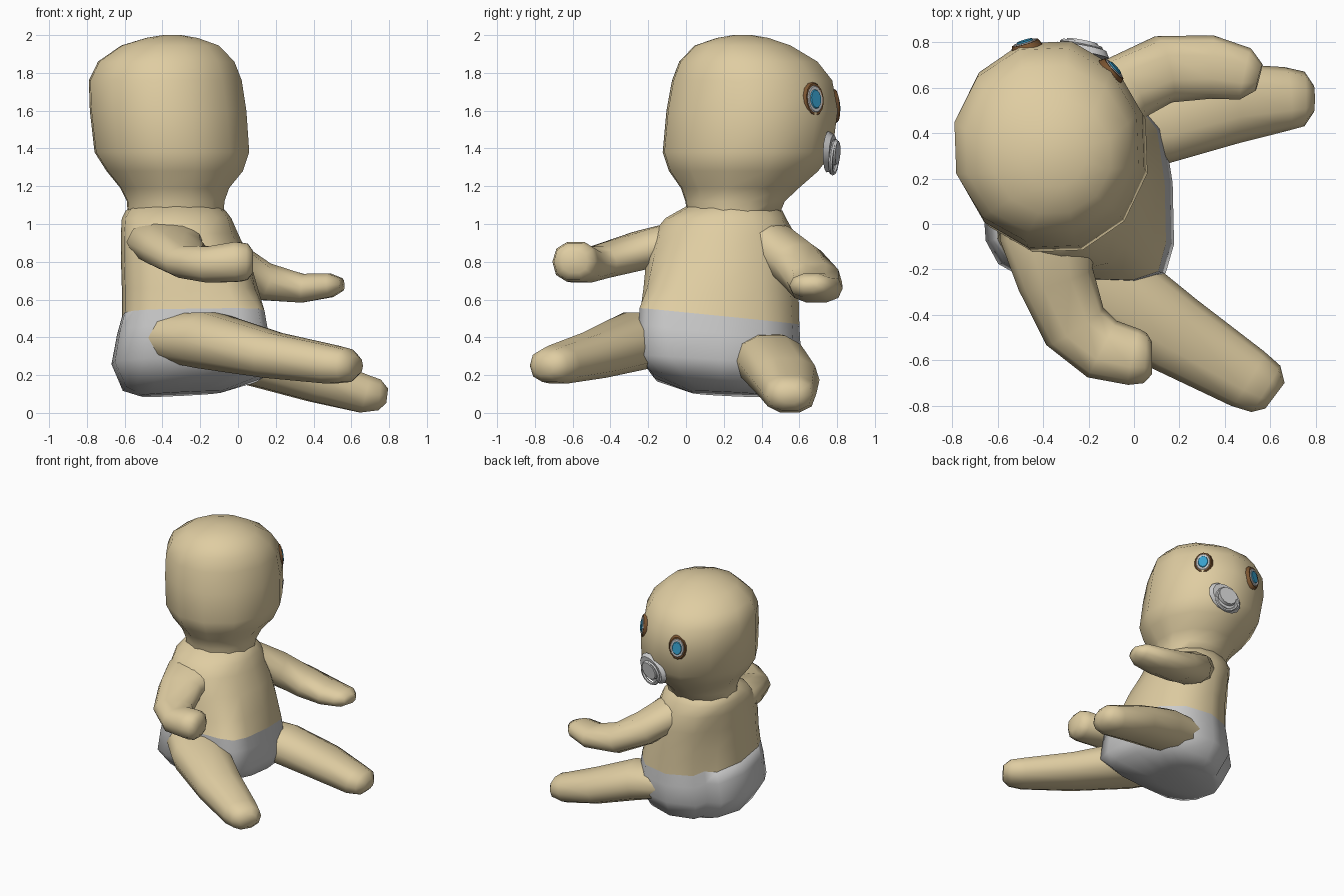
import bpy, bmesh, math
from mathutils import Vector, Matrix

if "Cube" in bpy.data.objects:
    bpy.data.objects.remove(bpy.data.objects["Cube"])


def material(name, rgb):
    m = bpy.data.materials.new(name)
    m.diffuse_color = (*rgb, 1)
    m.use_nodes = True
    m.node_tree.nodes["Principled BSDF"].inputs["Base Color"].default_value = m.diffuse_color
    return m


SKIN = material("skin", (0.74, 0.61, 0.36))
BROWN = material("eye_rim", (0.20, 0.09, 0.03))
BLUE = material("iris", (0.04, 0.35, 0.60))


def finish(name, bm, mat=None, angle=75):
    bmesh.ops.recalc_face_normals(bm, faces=bm.faces)
    me = bpy.data.meshes.new(name)
    bm.to_mesh(me)
    bm.free()
    ob = bpy.data.objects.new(name, me)
    bpy.context.collection.objects.link(ob)
    if mat:
        me.materials.append(mat)
    bpy.ops.object.select_all(action='DESELECT')
    ob.select_set(True)
    bpy.context.view_layer.objects.active = ob
    bpy.ops.object.shade_smooth_by_angle(angle=math.radians(angle))
    return ob


def loft(name, rings, mat=None):
    bm = bmesh.new()
    loops = [[bm.verts.new(p) for p in r] for r in rings]
    n = len(loops[0])
    for a, b in zip(loops, loops[1:]):
        for i in range(n):
            j = (i + 1) % n
            bm.faces.new((a[i], a[j], b[j], b[i]))
    bm.faces.new(loops[0])
    bm.faces.new(loops[-1])
    return finish(name, bm, mat)


def spow(v, p):
    return math.copysign(abs(v) ** p, v)


def level_ring(z, cx, cy, rx, ry, sx=0, sy=0, power=1, n=16, turn=0, cut=(0, 0, 0, 0)):
    # near-horizontal ring; power < 1 squares it off, sx/sy tilt it,
    # cut pulls the four corners in (++, -+, --, +-)
    out = []
    for i in range(n):
        t = 2 * math.pi * i / n + turn
        k = 1 - cut[int(t // (math.pi / 2)) % 4] * math.sin(2 * t) ** 2
        x = k * rx * spow(math.cos(t), power)
        y = k * ry * spow(math.sin(t), power)
        out.append((cx + x, cy + y, z + sx * x + sy * y))
    return out


def limb(name, stations, n=10, power=0.85):
    # stations: x, y, z, half width, half height
    pts = [Vector(s[:3]) for s in stations]
    rings = []
    for k, s in enumerate(stations):
        d = (pts[min(k + 1, len(pts) - 1)] - pts[max(k - 1, 0)]).normalized()
        side = Vector((-d.y, d.x, 0)).normalized()
        up = d.cross(side)
        rings.append([pts[k] + side * s[3] * spow(math.cos(2 * math.pi * i / n), power)
                      + up * s[4] * spow(math.sin(2 * math.pi * i / n), power)
                      for i in range(n)])
    loft(name, rings, SKIN)


def disc(name, loc, normal, rx, ry, depth, mat=None, roll=0, taper=0.85, offset=0):
    nrm = Vector(normal).normalized()
    bm = bmesh.new()
    bmesh.ops.create_cone(bm, cap_ends=True, segments=14, radius1=1, radius2=taper, depth=1)
    M = (Matrix.Translation(Vector(loc) + nrm * offset)
         @ nrm.to_track_quat('Z', 'Y').to_matrix().to_4x4()
         @ Matrix.Rotation(roll, 4, 'Z') @ Matrix.Diagonal((rx, ry, depth, 1)))
    bm.transform(M)
    finish(name, bm, mat, 35)


# Head
loft("head", [level_ring(*r, turn=0.3, n=12) for r in (
    (1.05, -.33, .25, .26, .25), (1.12, -.33, .26, .265, .27),
    (1.19, -.335, .285, .295, .32), (1.28, -.335, .305, .37, .405),
    (1.38, -.35, .325, .42, .46),
    (1.60, -.37, .35, .425, .465), (1.76, -.385, .35, .415, .435),
    (1.86, -.38, .33, .37, .375), (1.945, -.36, .30, .265, .26),
    (1.985, -.35, .30, .14, .14), (2.0, -.35, .30, .05, .05))], SKIN)

# Torso and diaper share their joining ring
HIP = (.10, .28, .0, -.12)
waist = level_ring(.51, -.24, .18, .375, .42, .01, -.10, .55, cut=HIP)
loft("torso", [waist,
               level_ring(.66, -.255, .185, .36, .41, power=.6, cut=(.12, .26, 0, 0)),
               level_ring(.82, -.28, .19, .34, .40, power=.65, cut=(.12, .20, 0, .1)),
               level_ring(.95, -.31, .20, .31, .375, power=.75, cut=(.08, .1, 0, .1)),
               level_ring(1.03, -.325, .21, .29, .32, power=.85),
               level_ring(1.07, -.33, .235, .265, .275),
               level_ring(1.12, -.33, .25, .20, .20)], SKIN)
loft("diaper", [level_ring(.10, -.30, .22, .22, .20, .05, -.05, .8),
                level_ring(.15, -.24, .19, .37, .36, .09, -.10, .65, cut=HIP),
                level_ring(.27, -.25, .18, .42, .43, .03, -.06, .55, cut=HIP),
                level_ring(.42, -.245, .18, .395, .425, .01, -.10, .55, cut=HIP),
                waist])

# Limbs
limb("right_leg", [(-.36, -.06, .40, .20, .13), (-.16, -.255, .385, .215, .155),
                   (.18, -.485, .305, .18, .125), (.50, -.68, .255, .14, .105),
                   (.58, -.725, .25, .12, .09), (.62, -.755, .25, .07, .05)])
limb("left_leg", [(-.12, .41, .31, .18, .12), (.12, .45, .275, .185, .145),
                  (.42, .53, .175, .18, .125), (.67, .55, .10, .14, .105),
                  (.75, .55, .095, .12, .085), (.79, .55, .09, .06, .04)])
limb("right_arm", [(-.36, .10, .91, .22, .11), (-.38, -.06, .905, .21, .11),
                   (-.345, -.24, .86, .17, .105),
                   (-.26, -.45, .80, .15, .09), (-.14, -.55, .785, .14, .10),
                   (.0, -.585, .80, .125, .11), (.05, -.59, .80, .11, .10),
                   (.08, -.59, .80, .07, .06)])
limb("left_arm", [(-.29, .30, .96, .18, .10), (-.16, .47, .88, .165, .12),
                  (-.05, .59, .79, .155, .12),
                  (.13, .68, .695, .15, .105), (.34, .69, .66, .14, .08),
                  (.49, .66, .675, .115, .065), (.55, .645, .68, .06, .035)])

# Eyes: rim, white and iris as stacked thin discs set on the head
for side, loc, nrm in (("left", (-.097, .675, 1.66), (.75, .68, .10)),
                       ("right", (-.475, .785, 1.625), (-.28, .95, .08))):
    disc(side + "_eye_rim", loc, nrm, .072, .10, .025, BROWN)
    disc(side + "_eye_white", loc, nrm, .058, .08, .01, None, offset=.012)
    disc(side + "_eye_iris", loc, nrm, .04, .055, .01, BLUE, offset=.018)

# Pacifier: shield, knob and ring
P, N = (-.235, .765, 1.38), (.20, .97, -.10)
disc("pacifier_shield", P, N, .14, .10, .03, roll=-.5)
disc("pacifier_knob", P, N, .085, .07, .04, roll=-.5, offset=.02)
bpy.ops.mesh.primitive_torus_add(
    major_segments=16, minor_segments=6, major_radius=.085, minor_radius=.012,
    location=Vector(P) + Vector(N) * .02 - Vector((0, 0, .025)),
    rotation=Vector(N).to_track_quat('Z', 'Y').to_euler())
bpy.context.object.name = "pacifier_ring"
bpy.ops.object.shade_smooth_by_angle()
